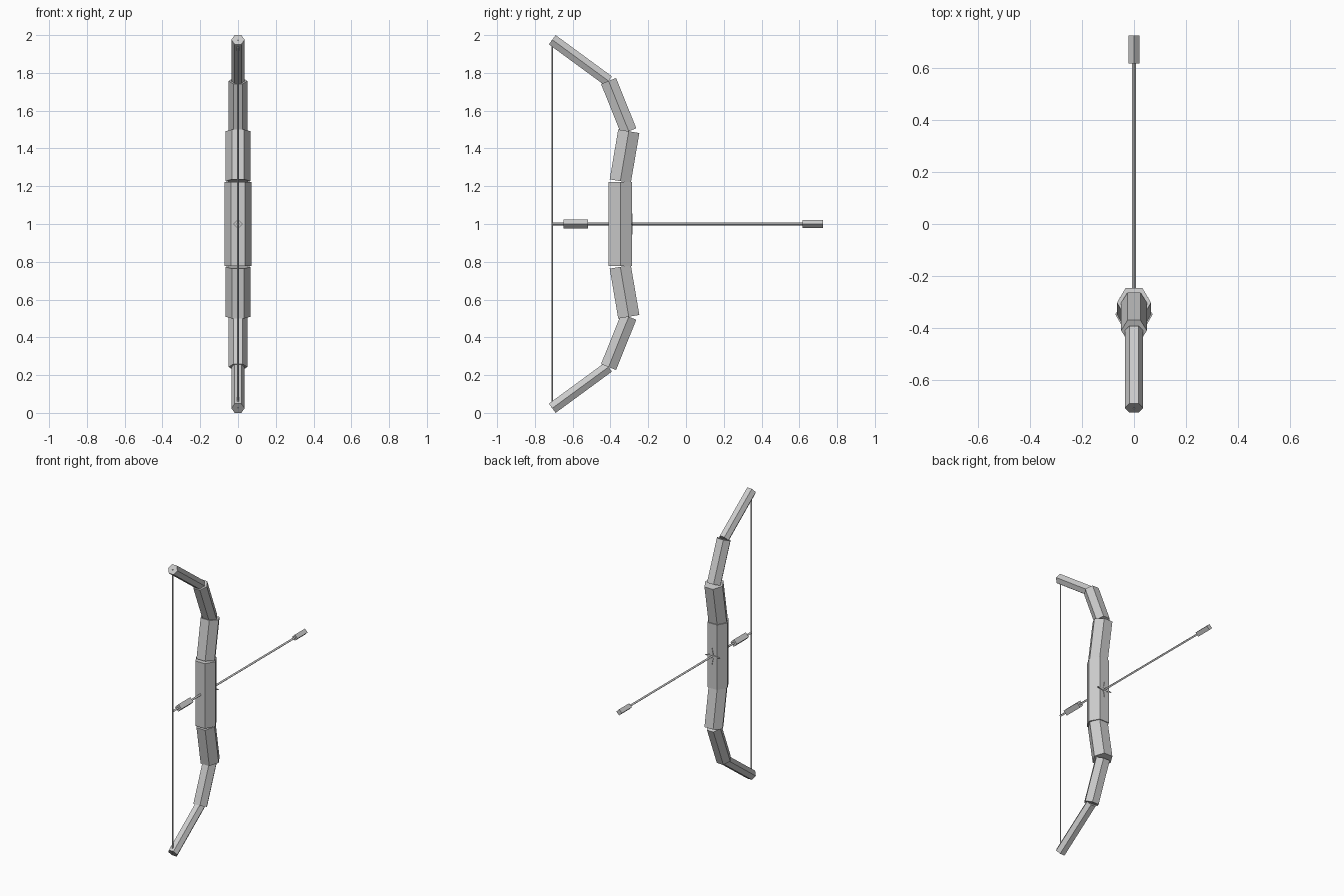
import bpy, bmesh, math
from mathutils import Vector

if "Cube" in bpy.data.objects:
    bpy.data.objects.remove(bpy.data.objects["Cube"])

grey = bpy.data.materials.new("plain_grey")
grey.diffuse_color = (0.6, 0.6, 0.6, 1)
grey.use_nodes = True
grey.node_tree.nodes["Principled BSDF"].inputs["Base Color"].default_value = grey.diffuse_color
X = Vector((1, 0, 0))


def loft(name, a, b, radii):
    """Straight prism from a to b; radii gives the corner distances, first corner on +x."""
    a, b = Vector(a), Vector(b)
    n = (b - a).normalized().cross(X)
    bm = bmesh.new()
    rings = []
    for c in (a, b):
        ring = []
        for i, r in enumerate(radii):
            t = 2 * math.pi * i / len(radii)
            ring.append(bm.verts.new(c + X * r * math.cos(t) + n * r * math.sin(t)))
        rings.append(ring)
    for i in range(len(radii)):
        j = (i + 1) % len(radii)
        bm.faces.new((rings[0][i], rings[0][j], rings[1][j], rings[1][i]))
    bm.faces.new(rings[0])
    bm.faces.new(rings[1])
    bmesh.ops.recalc_face_normals(bm, faces=bm.faces)
    me = bpy.data.meshes.new(name)
    bm.to_mesh(me)
    bm.free()
    me.materials.append(grey)
    ob = bpy.data.objects.new(name, me)
    bpy.context.collection.objects.link(ob)
    return ob


# Grip
loft("grip", (0, -0.348, 0.777), (0, -0.348, 1.223), [0.072] * 6)

# Limbs: three tapering hexagonal segments, mirrored above and below the grip
path = [(-0.348, 0.227), (-0.303, 0.491), (-0.410, 0.757), (-0.708, 0.9755)]
for side, s in (("upper", 1), ("lower", -1)):
    for k, r in enumerate((0.0655, 0.0495, 0.035)):
        (y0, z0), (y1, z1) = path[k], path[k + 1]
        loft(f"{side}_limb_{k + 1}", (0, y0, 1 + s * z0), (0, y1, 1 + s * z1), [r] * 6)

# Bow string
loft("string", (0, -0.708, 0.025), (0, -0.708, 1.975), [0.005] * 4)

# Arrow
loft("arrow_shaft", (0, -0.708, 1), (0, 0.63, 1), [0.008] * 4)
loft("arrow_fletching", (0, -0.648, 1), (0, -0.518, 1), [0.025] * 4)
loft("arrow_head", (0, 0.617, 1), (0, 0.726, 1), [0.021] * 4)

# Thin four-pointed star on the far side of the grip
loft("grip_star", (0, -0.289, 1), (0, -0.282, 1), [0.056, 0.014] * 4)
